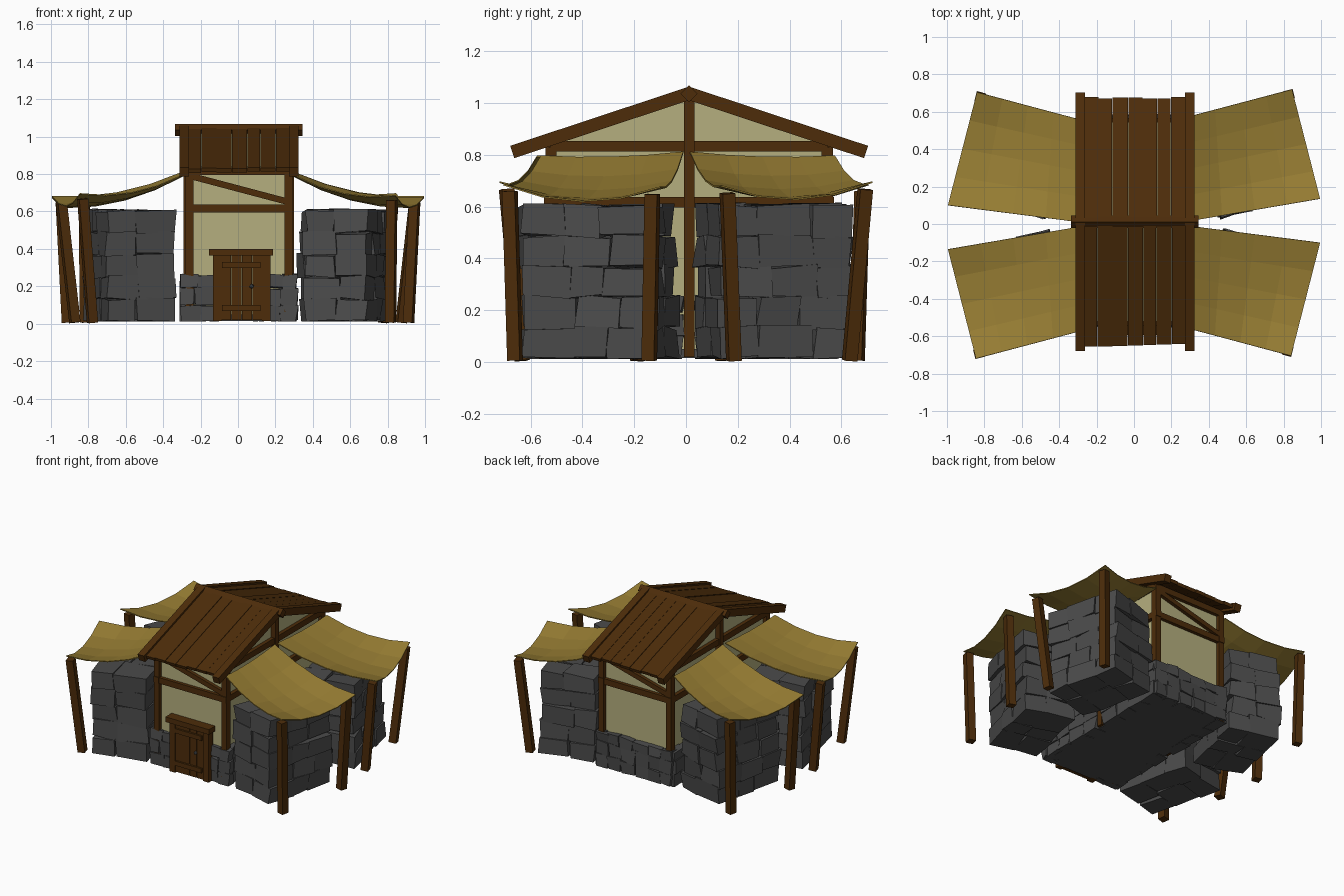
import bpy, bmesh, math, random
from mathutils import Vector, Matrix

if "Cube" in bpy.data.objects:
    bpy.data.objects.remove(bpy.data.objects["Cube"])

random.seed(4)


def material(name, rgb):
    m = bpy.data.materials.new(name)
    m.diffuse_color = (*rgb, 1)
    m.use_nodes = True
    m.node_tree.nodes["Principled BSDF"].inputs["Base Color"].default_value = m.diffuse_color
    return m


WOOD = material("dark_wood", (.074, .0255, .003))
PLASTER = material("plaster", (.46, .43, .21))
STONE = material("grey_stone", (.070, .070, .070))
CLOTH = material("ochre_cloth", (.315, .21, .034))
METAL = material("door_metal", (.09, .10, .11))
SHIFT = (.005, .012, 0)  # the house body and roof sit slightly off centre


def finish(bm, name, mat, shift=(0, 0, 0)):
    bmesh.ops.recalc_face_normals(bm, faces=bm.faces)
    bmesh.ops.translate(bm, vec=shift, verts=bm.verts)
    me = bpy.data.meshes.new(name)
    bm.to_mesh(me)
    bm.free()
    me.materials.append(mat)
    ob = bpy.data.objects.new(name, me)
    bpy.context.collection.objects.link(ob)
    return ob


def beam(bm, a, b, w, t, side=(1, 0, 0), roll=0):
    """Box from a to b; w is measured along side, t across it."""
    a, b = Vector(a), Vector(b)
    z = (b - a).normalized()
    x = Vector(side)
    x = (x - z * x.dot(z)).normalized()
    rot = Matrix((x, z.cross(x), z)).transposed().to_4x4()
    m = Matrix.Translation((a + b) / 2) @ rot @ Matrix.Rotation(roll, 4, 'Z')
    bmesh.ops.create_cube(bm, size=1, matrix=m @ Matrix.Diagonal((w, t, (b - a).length, 1)))


def block(bm, lo, hi, m=Matrix(), jit=.009):
    """Rough stone: a box with jittered corners."""
    lo, hi = Vector(lo), Vector(hi)
    vs = bmesh.ops.create_cube(bm, size=1)["verts"]
    for v in vs:
        p = Vector([(lo[i] + hi[i]) / 2 + v.co[i] * (hi[i] - lo[i]) for i in range(3)])
        p += Vector([random.uniform(-jit, jit) for _ in range(3)])
        p = m @ p
        p.z = max(p.z, .012)
        v.co = p


def cuts(a, b, n, var=.2):
    """Uneven split of a..b into n intervals."""
    s = (b - a) / n
    c = [a] + [a + s * (i + random.uniform(-var, var)) for i in range(1, n)] + [b]
    return list(zip(c, c[1:]))


# Plaster body with gables
bm = bmesh.new()
prof = [(-.53, .03), (.53, .03), (.53, .84), (0, 1.02), (-.53, .84)]
f = bm.faces.new([bm.verts.new((-.26, y, z)) for y, z in prof])
ext = bmesh.ops.extrude_face_region(bm, geom=[f])["geom"]
bmesh.ops.translate(bm, vec=(.52, 0, 0), verts=[g for g in ext if isinstance(g, bmesh.types.BMVert)])
finish(bm, "plaster_walls", PLASTER, SHIFT)

# Timber frame
bm = bmesh.new()
for s in (-1, 1):
    for t in (-1, 1):
        beam(bm, (.265 * s, .533 * t, .015), (.265 * s, .533 * t, .83), .042, .044)
    beam(bm, (.268 * s, 0, .02), (.268 * s, 0, 1.02), .055, .04)
    for z in (.833, .617):
        L = .535 if z > .7 else .56
        beam(bm, (.265 * s, -L, z), (.265 * s, L, z), .042, .042)
    for z in (.615, .815):
        beam(bm, (-.265, .533 * s, z), (.265, .533 * s, z), .042, .042, (0, 0, 1))
    beam(bm, (.26 * s, .537 * s, .655), (-.25 * s, .537 * s, .79), .034, .034, (0, 1, 0)) if s > 2 else \
        beam(bm, (.26 * s, .537 * s, .79), (-.25 * s, .537 * s, .655), .034, .034, (0, 1, 0))
finish(bm, "timber_frame", WOOD, SHIFT)

# Stone footing around the house
bm = bmesh.new()
block(bm, (-.27, -.54, .015), (.28, .56, .05), jit=0)
for z0, z1 in ((.012, .10), (.10, .19), (.19, .26)):
    for s, out in ((-1, .548), (1, .58)):
        spans = cuts(-.29, .30, 6) if s > 0 else cuts(-.305, -.12, 2) + cuts(.16, .315, 2)
        for a, b in spans:
            y = sorted((s * .50, s * out))
            block(bm, (a, y[0], z0), (b, y[1], z1))
        for a, b in cuts(-.53, -.015, 4) + cuts(.04, .56, 4):
            x = sorted((s * .23, s * .305))
            block(bm, (x[0], a, z0), (x[1], b, z1))
finish(bm, "stone_footing", STONE)

# Door with frame, planks and ties
bm = bmesh.new()
Y = -.553
for x in (-.112, .152):
    beam(bm, (x, Y, .015), (x, Y, .365), .045, .05)
beam(bm, (-.155, Y - .005, .382), (.187, Y - .005, .382), .036, .07, (0, 0, 1))
for i in range(4):
    x = -.064 + i * .056
    beam(bm, (x, Y, .02), (x, Y, .365), .053, .035)
for z in (.085, .315):
    beam(bm, (-.085, Y - .018, z), (.12, Y - .018, z), .032, .025, (0, 0, 1))
finish(bm, "door", WOOD)
bm = bmesh.new()
bmesh.ops.create_icosphere(bm, subdivisions=1, radius=.013, matrix=Matrix.Translation((.073, Y - .028, .2)))
finish(bm, "door_knob", METAL)

# Roof: planks, barge beams and ridge
bm = bmesh.new()
for s in (-1, 1):
    for a, b in cuts(-.275, .275, 7, .06):
        y = random.uniform(.65, .665)
        d = random.uniform(-.003, .003)
        x = (a + b) / 2
        beam(bm, (x, 0, 1.04 + d), (x, s * y, 1.04 + d - y * .333), b - a - .002, .022)
finish(bm, "roof_planks", WOOD, SHIFT)
bm = bmesh.new()
for s in (-1, 1):
    for x in (-.293, .293):
        beam(bm, (x, 0, 1.037), (x, s * .683, .811), .05, .05)
finish(bm, "barge_beams", WOOD, SHIFT)
bm = bmesh.new()
beam(bm, (-.341, 0, 1.036), (.341, 0, 1.036), .046, .046, (0, 1, 0), math.pi / 4)
finish(bm, "ridge_beam", WOOD, SHIFT)

# Market bays: inner edge points, outer edge points, post top/bottom pairs
BAYS = {
    "a": (((.295, -.01, .81), (.295, -.56, .795)), ((.995, -.10, .675), (.84, -.705, .685)),
          (((.945, -.13, .648), (.912, -.142, .006)), ((.822, -.68, .66), (.815, -.66, .006)))),
    "b": (((.295, .015, .81), (.295, .575, .795)), ((.995, .135, .68), (.845, .72, .695)),
          (((.945, .16, .652), (.872, .185, .006)), ((.83, .692, .667), (.778, .632, .006)))),
}
STACK = {"a": (.587, .335, .172), "b": (.58, .339, .188)}  # centre x, centre y, half depth
N = 4
for key, (inner, outer, posts) in BAYS.items():
    sy = -1 if key == "a" else 1
    for turn, side in ((0, "right"), (math.pi, "left")):
        R = Matrix.Rotation(turn, 4, 'Z')
        tag = f"{side}_{key}"
        # Sagging cloth
        bm = bmesh.new()
        g = []
        for i in range(N + 1):
            u = i / N
            row = []
            for j in range(N + 1):
                v = j / N
                p = Vector(inner[0]).lerp(Vector(inner[1]), v).lerp(
                    Vector(outer[0]).lerp(Vector(outer[1]), v), u)
                p.z -= .18 * u * (1 - u) + 4 * v * (1 - v) * (.012 + .047 * u)
                row.append(bm.verts.new(R @ p))
            g.append(row)
        for i in range(N):
            for j in range(N):
                bm.faces.new((g[i][j], g[i + 1][j], g[i + 1][j + 1], g[i][j + 1]))
        ob = finish(bm, "canopy_" + tag, CLOTH)
        mod = ob.modifiers.new("thickness", 'SOLIDIFY')
        mod.thickness = .006
        mod.offset = 0
        # Leaning posts
        bm = bmesh.new()
        for top, foot in posts:
            beam(bm, R @ Vector(foot), R @ Vector(top), .05, .05, (.97, sy * .25, 0))
        finish(bm, "canopy_posts_" + tag, WOOD)
        # Stacked stone blocks
        bm = bmesh.new()
        cx, cy, h = STACK[key]
        M = R @ Matrix.Translation((cx, sy * cy, 0)) @ Matrix.Rotation(sy * math.radians(14), 4, 'Z')
        for k in range(5):
            ox, oy = random.uniform(-.01, .01), random.uniform(-.01, .01)
            for y0, y1 in cuts(-.262 + oy, .262 + oy, 3):
                for x0, x1 in cuts(-h + ox, h + ox, 2):
                    block(bm, (x0, y0, .015 + k * .118), (x1, y1, .015 + (k + 1) * .118), M, .011)
        finish(bm, "stone_stack_" + tag, STONE)
